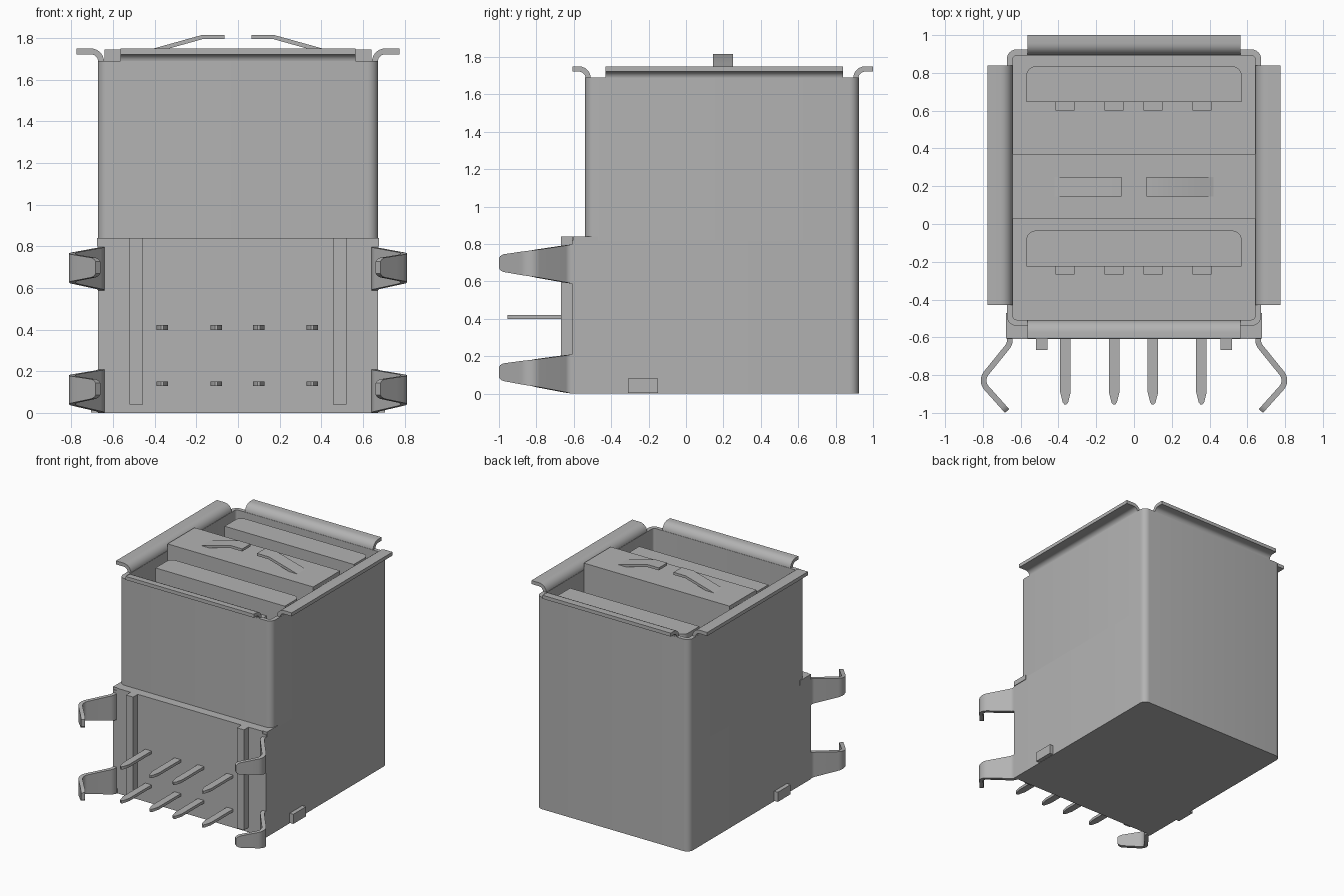
import bpy, math
from mathutils import Vector

cube = bpy.data.objects.get("Cube")
if cube:
    bpy.data.objects.remove(cube, do_unlink=True)

grey = bpy.data.materials.new("plain grey")
grey.use_nodes = True
colour = (0.45, 0.45, 0.45, 1)
grey.diffuse_color = colour
grey.node_tree.nodes["Principled BSDF"].inputs["Base Color"].default_value = colour


def make(name, verts, faces):
    mesh = bpy.data.meshes.new(name)
    mesh.from_pydata(verts, [], faces)
    mesh.materials.append(grey)
    obj = bpy.data.objects.new(name, mesh)
    bpy.context.collection.objects.link(obj)
    bpy.ops.object.select_all(action='DESELECT')
    obj.select_set(True)
    bpy.context.view_layer.objects.active = obj
    # consistent outward normals, then smooth the bends only
    bpy.ops.object.mode_set(mode='EDIT')
    bpy.ops.mesh.select_all(action='SELECT')
    bpy.ops.mesh.normals_make_consistent(inside=False)
    bpy.ops.object.mode_set(mode='OBJECT')
    bpy.ops.object.shade_smooth_by_angle(angle=math.radians(35))
    return obj


def prism(name, outline, z0, z1):
    n = len(outline)
    verts = [(x, y, z) for z in (z0, z1) for x, y in outline]
    faces = [list(range(n)), list(range(n, 2 * n))]
    faces += [[i, (i + 1) % n, (i + 1) % n + n, i + n] for i in range(n)]
    return make(name, verts, faces)


def box(name, x0, x1, y0, y1, z0, z1):
    return prism(name, [(x0, y0), (x1, y0), (x1, y1), (x0, y1)], z0, z1)


def fillet(points, radius, steps=6):
    """Round the inner corners of an open 2D path."""
    pts = [Vector(p) for p in points]
    out = [pts[0]]
    for a, b, c in zip(pts, pts[1:], pts[2:]):
        u, v = (a - b).normalized(), (c - b).normalized()
        half = u.angle(v) / 2
        cut = radius / math.tan(half)
        centre = b + (u + v).normalized() * radius / math.sin(half)
        p, q = b + u * cut - centre, b + v * cut - centre
        turn = p.angle_signed(q)
        for i in range(steps + 1):
            t = turn * i / steps
            out.append(centre + Vector((p.x * math.cos(t) + p.y * math.sin(t),
                                        p.y * math.cos(t) - p.x * math.sin(t))))
    return out + [pts[-1]]


def sheet(name, path, thick, span, place):
    """Bent sheet: path is its centre line, span(point) its width range."""
    path = [Vector(p) for p in path]
    verts, faces = [], []
    for i, p in enumerate(path):
        d0 = (p - path[max(i - 1, 0)]).normalized()
        d1 = (path[min(i + 1, len(path) - 1)] - p).normalized()
        d = (d0 + d1).normalized()
        n = Vector((-d.y, d.x)) * thick / 2
        ref = d1 if d1.length else d0
        n /= max(d.dot(ref), 0.5)
        lo, hi = span(p)
        for q, w in ((p - n, lo), (p + n, lo), (p + n, hi), (p - n, hi)):
            verts.append(place(q.x, q.y, w))
    for i in range(len(path) - 1):
        k = 4 * i
        faces += [[k + j, k + (j + 1) % 4, k + 4 + (j + 1) % 4, k + 4 + j] for j in range(4)]
    faces += [[0, 1, 2, 3], [len(verts) - 4 + j for j in range(4)]]
    return make(name, verts, faces)


def flat(x, y, w):
    return (x, y, w)


# Metal shell: a full tube above and an open-fronted U below
T = 0.032
X, YF, YB, RIM = 0.657, -0.523, 0.908, 1.69
tube = [(0, YF), (X, YF), (X, YB), (-X, YB), (-X, YF), (0, YF)]
sheet("upper_shell", fillet(tube, 0.035), T, lambda p: (0.82, RIM), flat)
lower = [(X, -0.61), (X, YB), (-X, YB), (-X, -0.61)]
sheet("lower_shell", fillet(lower, 0.035), T, lambda p: (0, 0.82), flat)
box("bottom_plate", -0.645, 0.645, -0.605, 0.9, 0, 0.04)

# Flared lips around the opening
def lip(name, start, reach, lo, hi, place):
    path = fillet([(start, RIM - 0.02), (start, 1.736), (reach, 1.736)], 0.05)
    sheet(name, path, 0.028, lambda p: (lo, hi), place)


for s, side in ((1, "left"), (-1, "right")):
    lip(side + "_lip", X, 0.775, -0.43, 0.84, lambda u, v, w, s=s: (s * u, w, v))
lip("front_lip", -YF, 0.607, -0.565, 0.565, lambda u, v, w: (w, -u, v))
lip("back_lip", YB, 1.0, -0.565, 0.565, lambda u, v, w: (w, u, v))

# Insulating body, centre divider and port tongues
box("insulator_body", -0.642, 0.642, -0.61, 0.895, 0.04, 0.84)
box("centre_divider", -0.642, 0.642, 0.03, 0.37, 0.84, 1.745)
for y, port in ((-0.225, "front"), (0.645, "back")):
    yb = y + 0.19
    outline = fillet([(0, y), (0.57, y), (0.57, yb), (-0.57, yb), (-0.57, y), (0, y)], 0.004, 1)
    outline = [(-0.57, y), (0.57, y)] + fillet(
        [(0.57, y), (0.57, yb), (-0.57, yb), (-0.57, y)], 0.05)[1:-1]
    prism(port + "_tongue", outline, 0.84, 1.67)
    for i, x in enumerate((-0.365, -0.105, 0.1, 0.36)):
        box(f"{port}_contact_{i}", x - 0.05, x + 0.05, y - 0.043, y + 0.01, 0.84, 1.55)

# Rounded spring fingers on the divider
for s, side in ((1, "left"), (-1, "right")):
    finger = [(0.42, 1.735), (0.36, 1.752), (0.17, 1.805), (0.065, 1.805)]
    sheet(side + "_spring_finger", finger, 0.02, lambda p: (0.145, 0.25),
          lambda u, v, w, s=s: (s * u, w, v))

# Solder pins with tapered tips
for row, z in (("lower", 0.14), ("upper", 0.41)):
    for i, x in enumerate((-0.363, -0.105, 0.1, 0.357)):
        half = [(0.028, -0.55), (0.028, -0.89), (0.014, -0.945), (0.006, -0.955)]
        outline = [(x + u, y) for u, y in half] + [(x - u, y) for u, y in reversed(half)]
        prism(f"{row}_pin_{i}", outline, z - 0.011, z + 0.011)


# Board-lock legs, ribs and side tabs, mirrored left and right
def leg_span(mid):
    def span(p):
        t = min(max((-p.y - 0.61) / 0.37, 0), 1)
        h = 0.105 - 0.06 * t
        if p.y < -0.965:
            h *= math.sqrt(max(0.1, 1 - ((-p.y - 0.965) / 0.032) ** 2))
        centre = mid + 0.005 * (1 if mid > 0.5 else 2) * t
        return (centre - h, centre + h)
    return span


for s, side in ((1, "left"), (-1, "right")):
    def mirror(x, y, w, s=s):
        return (s * x, y, w)
    bend = fillet([(X, -0.56), (X, -0.635), (0.815, -0.83), (0.672, -0.99)], 0.06)
    a, b = bend[-2], bend[-1]
    bend = bend[:-1] + [a.lerp(b, t) for t in (0.3, 0.6, 0.8, 0.88, 0.95, 1)]
    for level, mid in (("lower", 0.105), ("upper", 0.693)):
        sheet(f"{side}_{level}_leg", bend, 0.03, leg_span(mid), mirror)
    for name, x0, x1, y0, y1, z0, z1 in (
            ("rib", 0.457, 0.52, -0.668, -0.6, 0.04, 0.84),
            ("side_latch", 0.63, 0.678, -0.605, -0.47, 0.8, 0.84),
            ("side_tab", 0.66, 0.705, -0.31, -0.15, 0.003, 0.08)):
        box(f"{side}_{name}", min(s * x0, s * x1), max(s * x0, s * x1), y0, y1, z0, z1)
